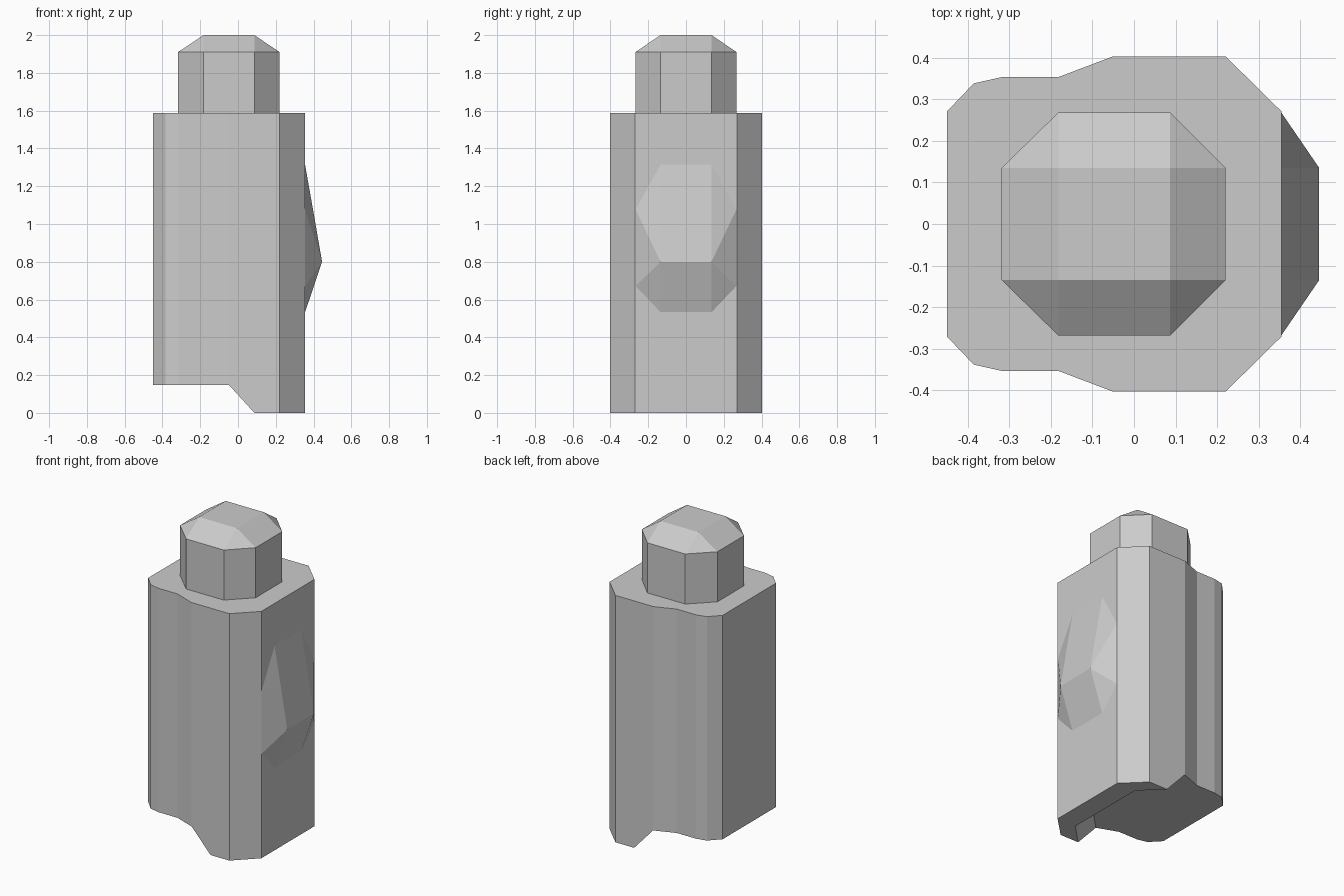
import bpy, bmesh

if "Cube" in bpy.data.objects:
    bpy.data.objects.remove(bpy.data.objects["Cube"])


def finish(name, bm):
    bmesh.ops.recalc_face_normals(bm, faces=bm.faces)
    mesh = bpy.data.meshes.new(name)
    bm.to_mesh(mesh)
    bm.free()
    obj = bpy.data.objects.new(name, mesh)
    bpy.context.collection.objects.link(obj)
    return obj


def mirror(half):
    # half outline with y > 0, closed by its mirror image
    return half + [(x, -y) for x, y in reversed(half)]


def loft(name, rings):
    # stack of (z, half outline) sections joined into a closed solid
    bm = bmesh.new()
    loops = [[bm.verts.new((x, y, z)) for x, y in mirror(half)] for z, half in rings]
    n = len(loops[0])
    for a, b in zip(loops, loops[1:]):
        for i in range(n):
            j = (i + 1) % n
            bm.faces.new((a[i], a[j], b[j], b[i]))
    bm.faces.new(loops[0])
    bm.faces.new(loops[-1])
    bmesh.ops.remove_doubles(bm, verts=bm.verts, dist=1e-5)
    return finish(name, bm)


# main body
outline = [(-0.45, 0.27), (-0.385, 0.338), (-0.318, 0.353), (-0.182, 0.353),
           (-0.05, 0.403), (0.22, 0.403), (0.355, 0.27)]
body = loft("body", [(0, outline), (1.588, outline)])

# underside cut leaving a curved, sloping foot along the right side
cutter = loft("foot_cutter", [
    (-0.148, [(-1, 0.9), (-0.14, 0.765), (0.355, 0.27)]),
    (0.148, [(-1, 0.9), (-0.41, 0.765), (0.085, 0.27)])])
cutter.hide_render = True
cutter.hide_set(True)
cut = body.modifiers.new("foot_cut", 'BOOLEAN')
cut.operation = 'DIFFERENCE'
cut.solver = 'EXACT'
cut.object = cutter

# neck with chamfered cap
octagon = [(-0.318, 0.135), (-0.182, 0.268), (0.087, 0.268), (0.22, 0.135)]
top = [(-0.182, 0.135), (-0.182, 0.135), (0.087, 0.135), (0.087, 0.135)]
loft("neck", [(1.588, octagon), (1.91, octagon), (2.0, top)])

# faceted bump on the right side
bm = bmesh.new()
for x, y, z in [(0.445, 0.135, 0.8), (0.40, 0.135, 1.06), (0.354, 0.135, 1.32),
                (0.354, 0.135, 0.53), (0.354, 0.268, 1.08), (0.354, 0.268, 0.67)]:
    for s in (1, -1):
        bm.verts.new((x, s * y, z))
bmesh.ops.convex_hull(bm, input=bm.verts)
finish("side_bump", bm)
